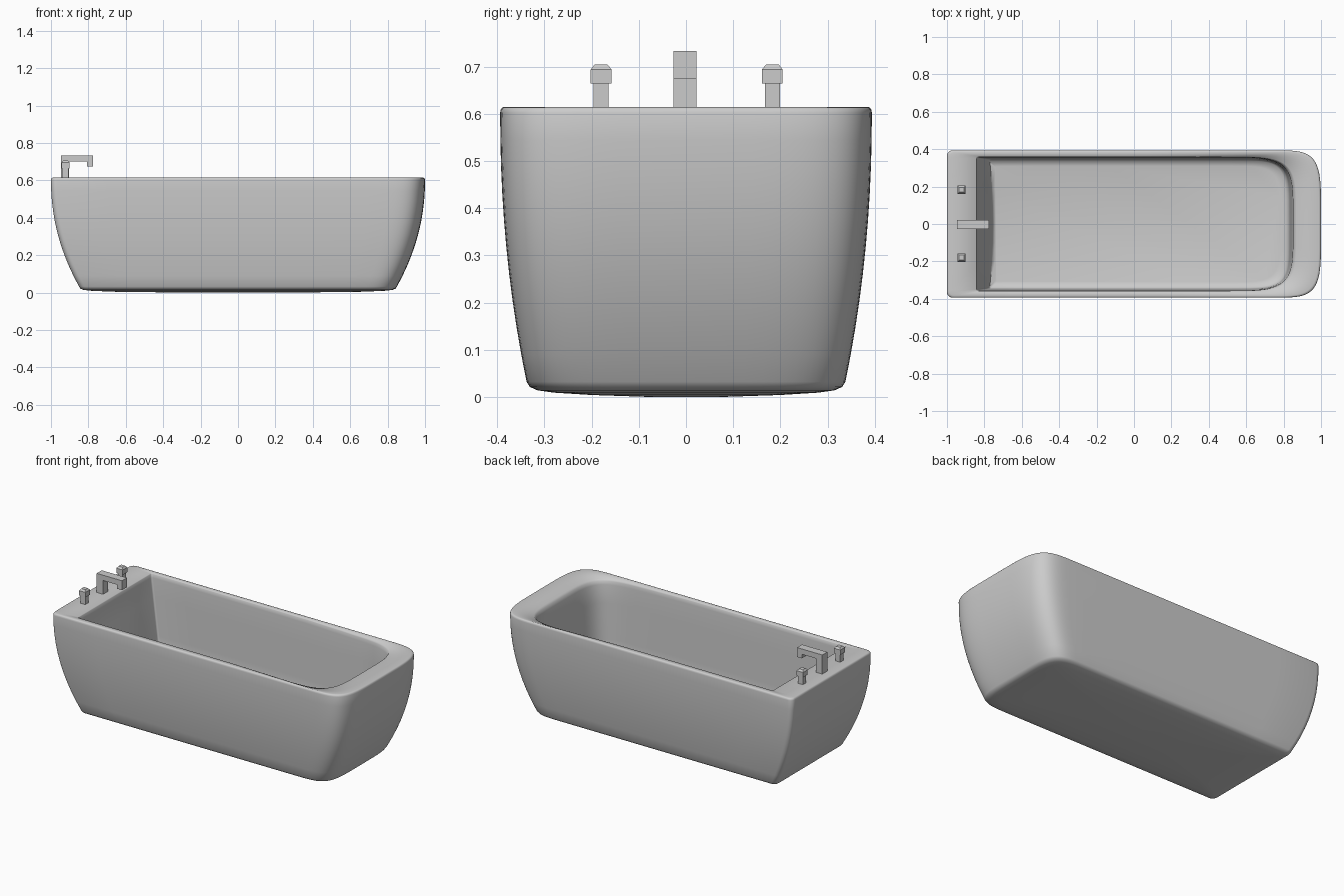
import bpy, bmesh
from math import sin, cos, pi, radians

if "Cube" in bpy.data.objects:
    bpy.data.objects.remove(bpy.data.objects["Cube"])


def outline(x0, x1, hy, r, a, n, bow):
    """Plan outline: tight corners at the left, soft superellipse at the right."""
    half = [(x0 + bow * (1 - k * k), hy * k) for k in (0, 0.3, 0.6)]
    for i in range(6):
        t = pi / 2 * i / 5
        half.append((x0 + r - r * cos(t), hy - r + r * sin(t)))
    s0, s1 = x0 + r, x1 - a
    half += [(s0 + (s1 - s0) * i / 6, hy) for i in range(1, 6)]
    for i in range(21):
        t = pi / 2 * (1 - i / 20)
        c = max(cos(t), 0)
        s = sin(t) if i < 20 else 0
        half.append((x1 - a + a * c ** (2 / n), hy * s ** (2 / n)))
    return half + [(x, -y) for x, y in half[-2:0:-1]]


def finish(bm, name):
    bmesh.ops.recalc_face_normals(bm, faces=bm.faces)
    me = bpy.data.meshes.new(name)
    bm.to_mesh(me)
    bm.free()
    ob = bpy.data.objects.new(name, me)
    bpy.context.collection.objects.link(ob)
    return ob


def bridge(bm, lo, hi):
    for i in range(len(lo)):
        j = (i + 1) % len(lo)
        bm.faces.new((lo[i], lo[j], hi[j], hi[i]))


def block(bm, cx, cy, w, z0, z1, top=1):
    """Square block, with an optional narrower top."""
    lo, hi = [[bm.verts.new((cx + sx * w * k, cy + sy * w * k, z))
               for sx, sy in ((-1, -1), (1, -1), (1, 1), (-1, 1))]
              for z, k in ((z0, 1), (z1, top))]
    bm.faces.new(lo[::-1])
    bm.faces.new(hi)
    bridge(bm, lo, hi)


bm = bmesh.new()
loops = []


def ring(x0, x1, hy, z, r=0.03, a=0.29, n=5, dip=0, bow=0):
    vs = []
    for x, y in outline(x0, x1, hy, r, a, n, bow):
        k = min(max((x - 0.1) / 0.7, 0), 1)
        vs.append(bm.verts.new((x, y, z - dip * k * k * (3 - 2 * k))))
    if loops:
        bridge(bm, loops[-1], vs)
    loops.append(vs)


# Tub underside, slightly domed
for x, hy, z in ((.3, .08, 0), (.65, .2, .004), (.78, .28, .009),
                 (.825, .315, .014), (.843, .331, .021)):
    ring(-x, x, hy, z, a=x * .3)
# Outer wall: flares out quickly, then turns upright
for i in range(11):
    t = i / 10
    f = 1 - (1 - t) ** 2.1
    ring(-.85 - .15 * f, .85 + .15 * f, .338 + .056 * f, .032 + .57 * t, a=.25 + .05 * f)
# Rounded outer lip
ring(-.998, .998, .393, .609, a=.3)
ring(-.995, .995, .390, .613, a=.3)
ring(-.988, .988, .385, .615, a=.3)
# Inner rim edge, dipping towards the right end
ring(-.845, .868, .361, .615, .01, .42, 5, .01)
ring(-.842, .857, .358, .611, .01, .42, 5, .016)
# Inner wall down to the floor
for i in range(5):
    t = i / 4
    ring(-.84 + .065 * t, .85 - .022 * t, .356 - .01 * t, .59 - .46 * t,
         .01, .42 - .1 * t, 5, .015 * (1 - t), .018 * t)
ring(-.77, .815, .338, .113, .01, .3, 5, 0, .018)
ring(-.74, .78, .31, .105, .01, .3, 5)
bm.faces.new(loops[0][::-1])
bm.faces.new(loops[-1])
tub = finish(bm, "bathtub")
bpy.context.view_layer.objects.active = tub
tub.select_set(True)
bpy.ops.object.shade_smooth_by_angle(angle=radians(55))

# Spout: square section bent twice
bm = bmesh.new()
side = [(-.946, .61), (-.903, .61), (-.903, .70), (-.807, .70),
        (-.807, .675), (-.774, .675), (-.774, .733), (-.946, .733)]
face = bm.faces.new([bm.verts.new((x, -.027, z)) for x, z in side])
ext = bmesh.ops.extrude_face_region(bm, geom=[face])
bmesh.ops.translate(bm, vec=(0, .049, 0),
                    verts=[v for v in ext["geom"] if isinstance(v, bmesh.types.BMVert)])
finish(bm, "spout")

# Tap handles: stem, block and chamfered top
for name, y in (("front_tap", -.18), ("back_tap", .183)):
    bm = bmesh.new()
    block(bm, -.922, y, .016, .61, .664)
    block(bm, -.922, y, .022, .664, .694)
    block(bm, -.922, y, .022, .694, .705, .6)
    finish(bm, name)
